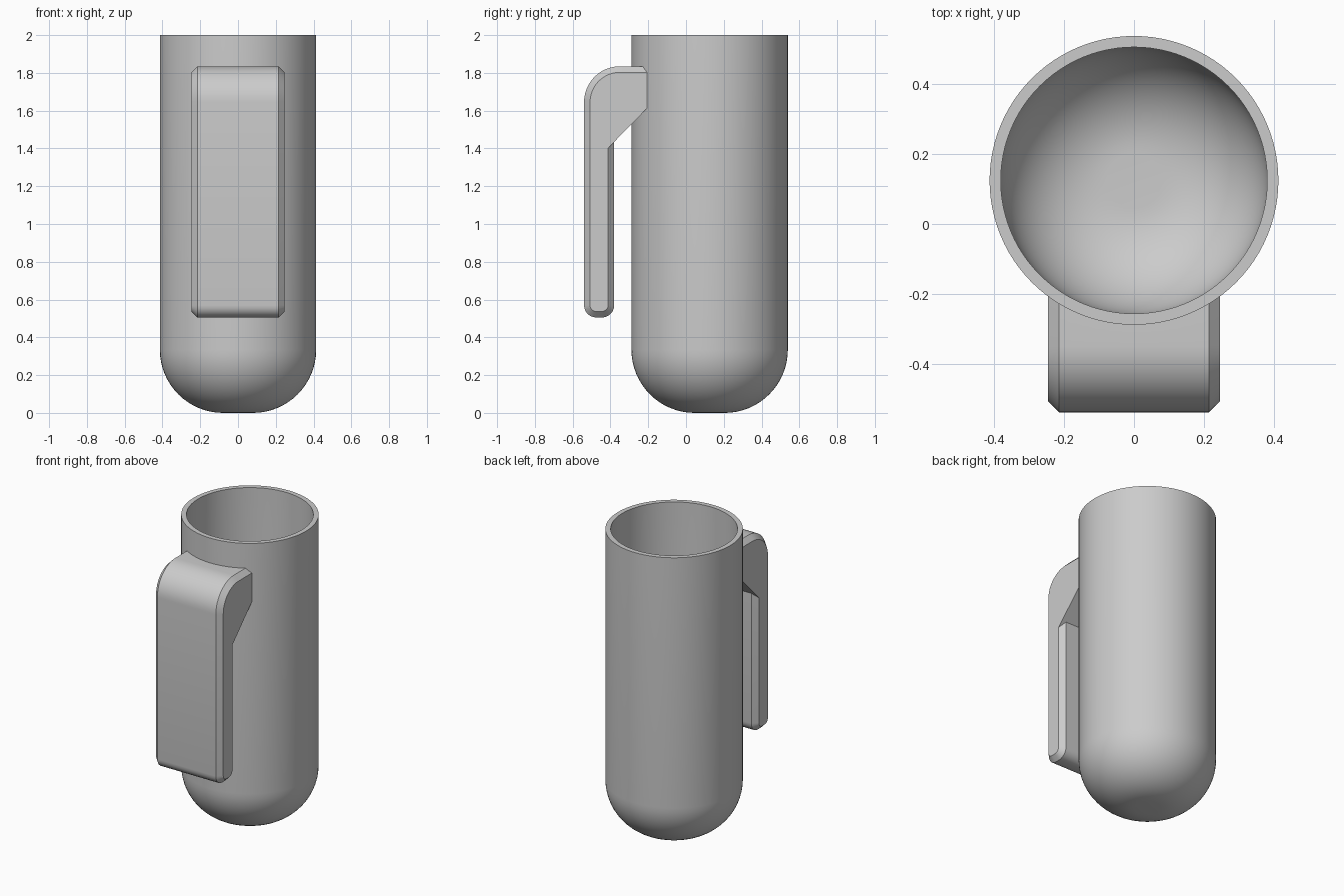
import bpy, bmesh
from math import sin, cos, pi, sqrt, radians

cube = bpy.data.objects.get("Cube")
if cube:
    bpy.data.objects.remove(cube)

grey = bpy.data.materials.new("light grey")
grey.use_nodes = True
colour = (0.6, 0.6, 0.6, 1)
grey.diffuse_color = colour
grey.node_tree.nodes["Principled BSDF"].inputs["Base Color"].default_value = colour

CUP_Y, R, WALL, FILLET, TOP = 0.125, 0.414, 0.032, 0.335, 2.0


def finish(bm, name):
    bmesh.ops.recalc_face_normals(bm, faces=bm.faces)
    mesh = bpy.data.meshes.new(name)
    bm.to_mesh(mesh)
    bm.free()
    mesh.materials.append(grey)
    ob = bpy.data.objects.new(name, mesh)
    bpy.context.collection.objects.link(ob)
    bpy.ops.object.select_all(action='DESELECT')
    ob.select_set(True)
    bpy.context.view_layer.objects.active = ob
    bpy.ops.object.shade_smooth_by_angle(angle=radians(25))
    return ob


def arc(cy, cz, r, start, end, steps):
    angles = [radians(start + (end - start) * i / steps) for i in range(steps + 1)]
    return [(cy + r * cos(a), cz + r * sin(a)) for a in angles]


# Cup: hollow wall with a rounded base, spun about its axis
centre_r = R - FILLET
outside = [(0, 0)] + arc(centre_r, FILLET, FILLET, -90, 0, 16) + [(R, TOP)]
inside = [(R - WALL, TOP)] + arc(centre_r, FILLET, FILLET - WALL, 0, -90, 16) + [(0, WALL)]
bm = bmesh.new()
verts = [bm.verts.new((r, 0, z)) for r, z in outside + inside]
edges = [bm.edges.new(pair) for pair in zip(verts, verts[1:])]
bmesh.ops.spin(bm, geom=verts + edges, cent=(0, 0, 0), axis=(0, 0, 1),
               angle=2 * pi, steps=96, use_merge=True)
bmesh.ops.remove_doubles(bm, verts=bm.verts, dist=0.0005)
cup = finish(bm, "cup")
cup.location.y = CUP_Y

# Clip handle: side profile lofted across x, its end following the cup wall
HALF, CHAMFER = 0.247, 0.032
BACK, BRACE_Z = -0.38, 1.435


def clip_profile(x, inset):
    end_y = CUP_Y - sqrt((R - 0.008) ** 2 - x * x)
    brace = lambda y: (y, BRACE_Z + (y - BACK) * 1.02)
    points = [(end_y, 1.835 - inset)]
    points += arc(-0.35, 1.645, 0.19 - inset, 90, 180, 12)
    points += arc(-0.475, 0.57, 0.065 - inset, 180, 270, 6)
    points += arc(-0.445, 0.57, 0.065 - inset, 270, 360, 6)
    points += [brace(BACK - inset), brace(end_y)]
    return [(x, y, z) for y, z in points]


flat = HALF - CHAMFER
sections = [(-HALF, CHAMFER)]
sections += [(-flat + flat * i / 6, 0) for i in range(13)]
sections += [(HALF, CHAMFER)]
bm = bmesh.new()
rings = [[bm.verts.new(p) for p in clip_profile(*s)] for s in sections]
for a, b in zip(rings, rings[1:]):
    for i in range(len(a)):
        j = (i + 1) % len(a)
        bm.faces.new((a[i], a[j], b[j], b[i]))
bm.faces.new(rings[0])
bm.faces.new(rings[-1])
finish(bm, "clip_handle")
